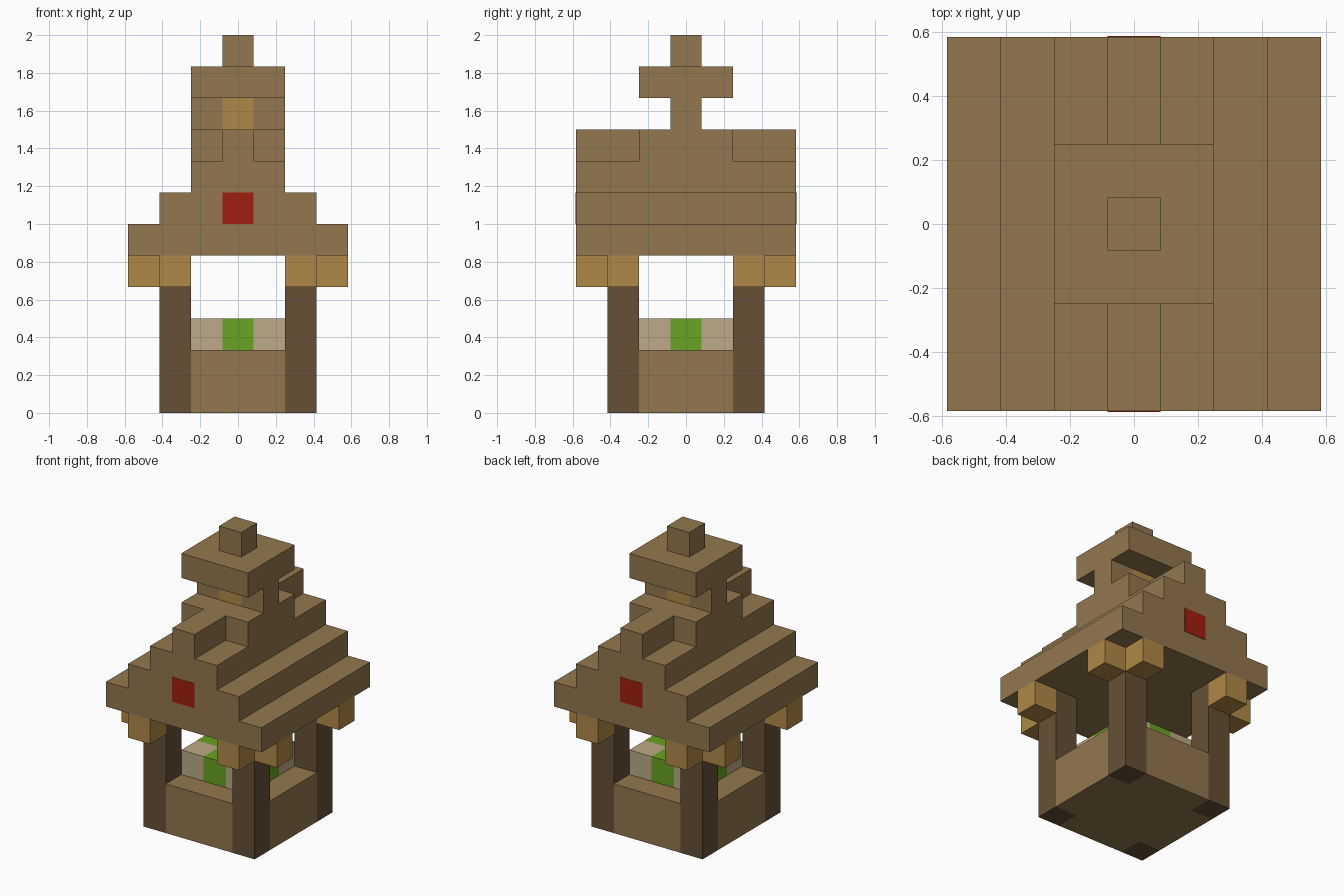
import bpy
import bmesh
from mathutils import Vector

U = 1 / 6  # one building block

if "Cube" in bpy.data.objects:
    bpy.data.objects.remove(bpy.data.objects["Cube"])


def material(name, r, g, b):
    linear = [((c / 255 + 0.055) / 1.055) ** 2.4 for c in (r, g, b)] + [1]
    mat = bpy.data.materials.new(name)
    mat.use_nodes = True
    mat.diffuse_color = linear
    bsdf = next(n for n in mat.node_tree.nodes if n.type == "BSDF_PRINCIPLED")
    bsdf.inputs["Base Color"].default_value = linear
    bsdf.inputs["Roughness"].default_value = 0.9
    return mat


wood = material("wood brown", 147, 119, 78)
dark_wood = material("dark wood", 102, 80, 53)
amber = material("amber wood", 176, 137, 70)
sand = material("pale sand", 190, 170, 137)
green = material("leaf green", 104, 163, 34)
red = material("red", 160, 31, 15)


def prism(name, outline, direction, mat):
    """Extrude a closed outline of points, given in blocks, along a direction."""
    bm = bmesh.new()
    face = bm.faces.new([bm.verts.new(Vector(p) * U) for p in outline])
    moved = bmesh.ops.extrude_face_region(bm, geom=[face], use_keep_orig=True)
    verts = [v for v in moved["geom"] if isinstance(v, bmesh.types.BMVert)]
    bmesh.ops.translate(bm, verts=verts, vec=Vector(direction) * U)
    bmesh.ops.recalc_face_normals(bm, faces=bm.faces)
    mesh = bpy.data.meshes.new(name)
    bm.to_mesh(mesh)
    bm.free()
    mesh.materials.append(mat)
    obj = bpy.data.objects.new(name, mesh)
    bpy.context.collection.objects.link(obj)
    return obj


def box(name, x, y, z, size, mat):
    """Box centred at x, y with its underside at z, in blocks."""
    w, d, h = (s / 2 for s in size)
    outline = [(x - w, y - d, z), (x + w, y - d, z), (x + w, y + d, z), (x - w, y + d, z)]
    return prism(name, outline, (0, 0, 2 * h), mat)


# Base: a plus-shaped block that fits between the corner posts
quarter = [(2.5, -1.5), (2.5, 1.5), (1.5, 1.5)]
plus = []
for turn in range(4):
    plus += [(x, y, 0) for x, y in quarter]
    quarter = [(-y, x) for x, y in quarter]
prism("base", plus, (0, 0, 2), wood)

# Checkered bed on the base
for i in (-1, 0, 1):
    for j in (-1, 0, 1):
        is_leaf = (i + j) % 2 == 1
        box("leaf_block" if is_leaf else "sand_block", i, j, 2, (1, 1, 1),
            green if is_leaf else sand)

# Corner posts, each with two brackets under the eaves
for sx, x_side in ((-1, "right"), (1, "left")):
    for sy, y_side in ((-1, "front"), (1, "back")):
        corner = f"{y_side}_{x_side}"
        box(f"post_{corner}", 2 * sx, 2 * sy, 0, (1, 1, 5), dark_wood)
        box(f"end_bracket_{corner}", 2 * sx, 3 * sy, 4, (1, 1, 1), amber)
        box(f"side_bracket_{corner}", 3 * sx, 2 * sy, 4, (1, 1, 1), amber)

# Stepped gable roof
half = []
for step in range(4):
    half += [(3.5 - step, 5 + step), (3.5 - step, 6 + step)]
gable = [(x, -3.5, z) for x, z in half] + [(-x, -3.5, z) for x, z in reversed(half)]
prism("roof", gable, (0, 7, 0), wood)

# Red panel on each gable
for side, name in ((-1, "front"), (1, "back")):
    box(f"gable_panel_{name}", 0, 3.5 * side, 6, (1, 0.03, 1), red)

# Turret: collar beside the ridge, neck, cap and finial
for side, name in ((-1, "right"), (1, "left")):
    box(f"turret_collar_{name}", side, 0, 8, (1, 3, 1), wood)
    box(f"turret_neck_{name}", side, 0, 9, (1, 1, 1), wood)
box("turret_lantern", 0, 0, 9, (1, 1, 1), amber)
box("turret_cap", 0, 0, 10, (3, 3, 1), wood)
box("finial", 0, 0, 11, (1, 1, 1), wood)
